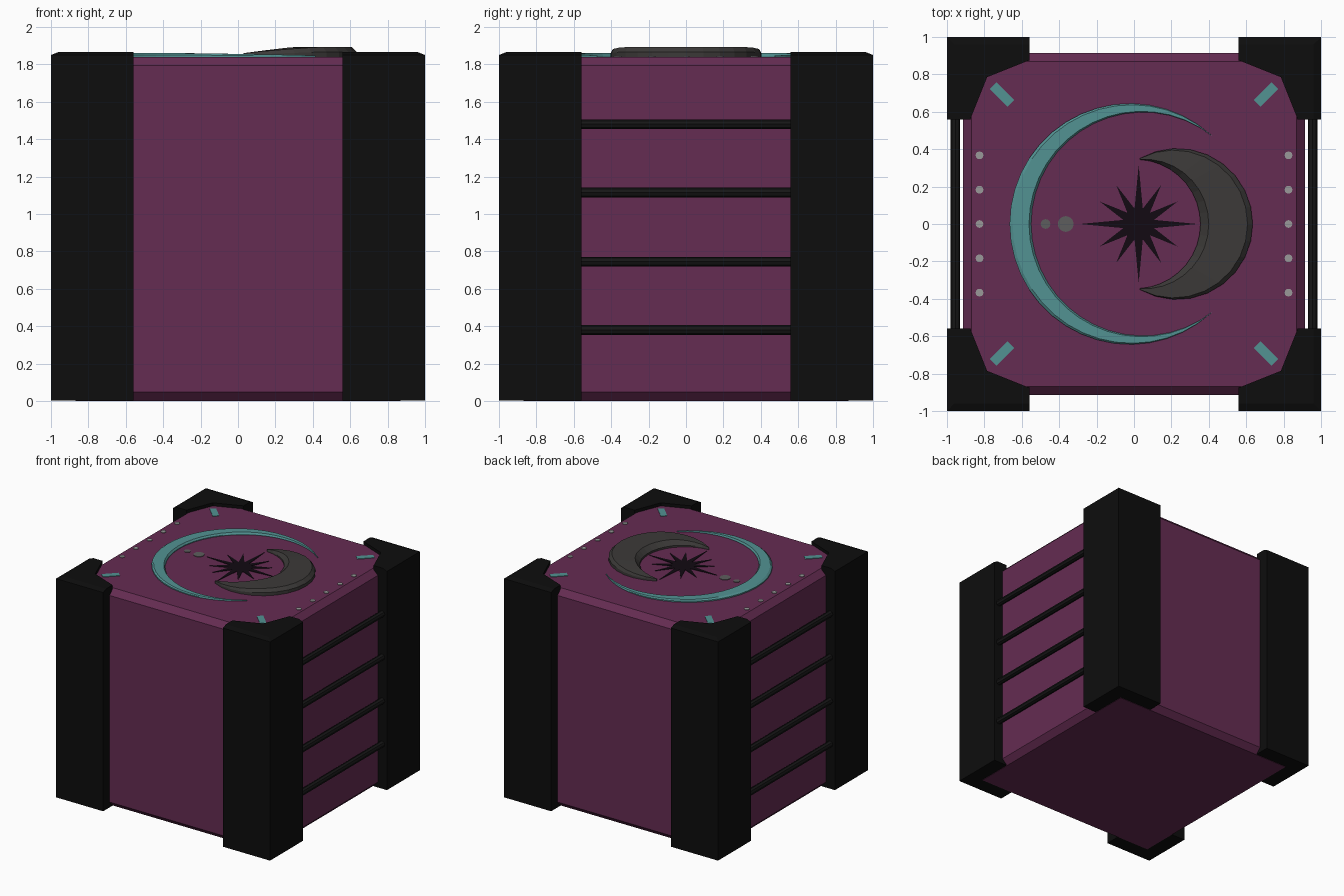
import bpy, bmesh, math

if "Cube" in bpy.data.objects:
    bpy.data.objects.remove(bpy.data.objects["Cube"])

TOP = 1.84  # height of the lid surface


def material(name, r, g, b):
    m = bpy.data.materials.new(name)
    m.diffuse_color = (r, g, b, 1)
    m.use_nodes = True
    m.node_tree.nodes["Principled BSDF"].inputs["Base Color"].default_value = m.diffuse_color
    return m


PURPLE = material("purple", 0.13, 0.025, 0.085)
BLACK = material("black", 0.004, 0.004, 0.004)
RAIL = material("rail_black", 0.008, 0.008, 0.008)
TEAL = material("teal", 0.085, 0.29, 0.29)
CHARCOAL = material("charcoal", 0.045, 0.042, 0.04)
GREY = material("grey", 0.11, 0.11, 0.11)
SILVER = material("silver", 0.32, 0.32, 0.32)
INK = material("ink", 0.006, 0.003, 0.006)


def finish(bm, name, mat):
    bmesh.ops.recalc_face_normals(bm, faces=bm.faces[:])
    me = bpy.data.meshes.new(name)
    bm.to_mesh(me)
    bm.free()
    me.materials.append(mat)
    ob = bpy.data.objects.new(name, me)
    bpy.context.collection.objects.link(ob)
    return ob


def loft(name, rings, mat, closed=False):
    """Skin a list of equal-length rings of 3D points, capping both ends."""
    bm = bmesh.new()
    vs = [[bm.verts.new(p) for p in r] for r in rings]
    n = len(rings[0])
    for a, b in zip(vs, vs[1:]):
        for i in range(n):
            j = (i + 1) % n
            bm.faces.new((a[i], a[j], b[j], b[i]))
    bm.faces.new(vs[0])
    bm.faces.new(vs[-1])
    return finish(bm, name, mat)


def prism(name, pts, z0, z1, mat):
    return loft(name, [[(x, y, z) for x, y in pts] for z in (z0, z1)], mat)


def circle(cx, cy, r, n):
    return [(cx + r * math.cos(2 * math.pi * i / n),
             cy + r * math.sin(2 * math.pi * i / n)) for i in range(n)]


def crescent(name, outer, inner, tip, side, n, h, bo, bi, mat):
    """Crescent between two arcs (centre x, radius); side is the bulge direction."""
    def arc(c, r, t):
        a = math.atan2(tip[1], (tip[0] - c) * side) * t
        return c + side * r * math.cos(a), r * math.sin(a)
    full = abs(arc(*outer, 0)[0] - arc(*inner, 0)[0])
    rings = []
    for k in range(n + 1):
        t = (-1 + 2 * k / n) * 0.985
        o, i = arc(*outer, t), arc(*inner, t)
        w = min(1, math.dist(o, i) / full)
        hh = h * (0.35 + 0.65 * min(1, 1.3 * w))

        def at(f, z):
            return (o[0] + (i[0] - o[0]) * f, o[1] + (i[1] - o[1]) * f, z)
        rings.append([at(0, TOP - 0.01), at(0, TOP + hh * 0.5), at(bo, TOP + hh),
                      at(1 - bi, TOP + hh), at(1, TOP + hh * 0.3), at(1, TOP - 0.01)])
    return loft(name, rings, mat)


# Chamfered body
bm = bmesh.new()
bmesh.ops.create_cube(bm, size=1)
for v in bm.verts:
    v.co = (v.co.x * 1.83, v.co.y * 1.83, (v.co.z + 0.5) * TOP)
bmesh.ops.bevel(bm, geom=bm.edges[:], offset=0.047, segments=1, affect='EDGES')
finish(bm, "crate_body", PURPLE)

# Corner posts and the teal lid marks beside them
POST = [(0.56, 1), (1, 1), (1, 0.56), (0.875, 0.56), (0.785, 0.785), (0.56, 0.875)]
for sx in (-1, 1):
    for sy in (-1, 1):
        rings = []
        for z, lim in ((0.002, 1), (1.85, 1), (1.866, 0.96)):
            rings.append([(sx * min(x, lim), sy * min(y, lim), z) for x, y in POST])
        loft("corner_post", rings, BLACK)
        mark = []
        for u, v in ((-1, -1), (1, -1), (1, 1), (-1, 1)):
            a, b = u * 0.067, v * 0.025
            mark.append((sx * (0.705 + (a - b) * 0.707), sy * (0.692 + (a + b) * 0.707)))
        prism("lid_mark", mark, TOP - 0.01, TOP + 0.004, TEAL)

# Side rails on the left and right
for sx in (-1, 1):
    for z in (0.38, 0.745, 1.115, 1.48):
        sec = circle(sx * 0.955, z, 0.026, 8)
        loft("side_rail", [[(x, y, zz) for x, zz in sec] for y in (-0.62, 0.62)], RAIL)

# Crescents on the lid
crescent("teal_crescent", (-0.021, 0.644), (0.048, 0.598), (0.43, 0.46), -1, 32,
         0.02, 0.14, 0.1, TEAL)
crescent("grey_crescent", (0.231, 0.404), (0.01, 0.345), (0.02, 0.345), 1, 18,
         0.053, 0.1, 0.16, CHARCOAL)

# Twelve-pointed star
star = []
for k in range(24):
    r = 0.085 if k % 2 else (0.315 if k % 6 == 0 else 0.24)
    a = math.pi * k / 12
    star.append((0.025 + r * math.cos(a), r * math.sin(a)))
prism("star", star, TOP - 0.01, TOP + 0.004, INK)

# Dots beside the star and rivets along the lid edges
prism("large_dot", circle(-0.365, 0, 0.042, 20), TOP - 0.01, TOP + 0.004, GREY)
prism("small_dot", circle(-0.473, 0, 0.026, 16), TOP - 0.01, TOP + 0.004, GREY)
for x in (-0.826, 0.826):
    for k in range(-2, 3):
        prism("rivet", circle(x, k * 0.1835, 0.021, 12), TOP - 0.01, TOP + 0.005, SILVER)
